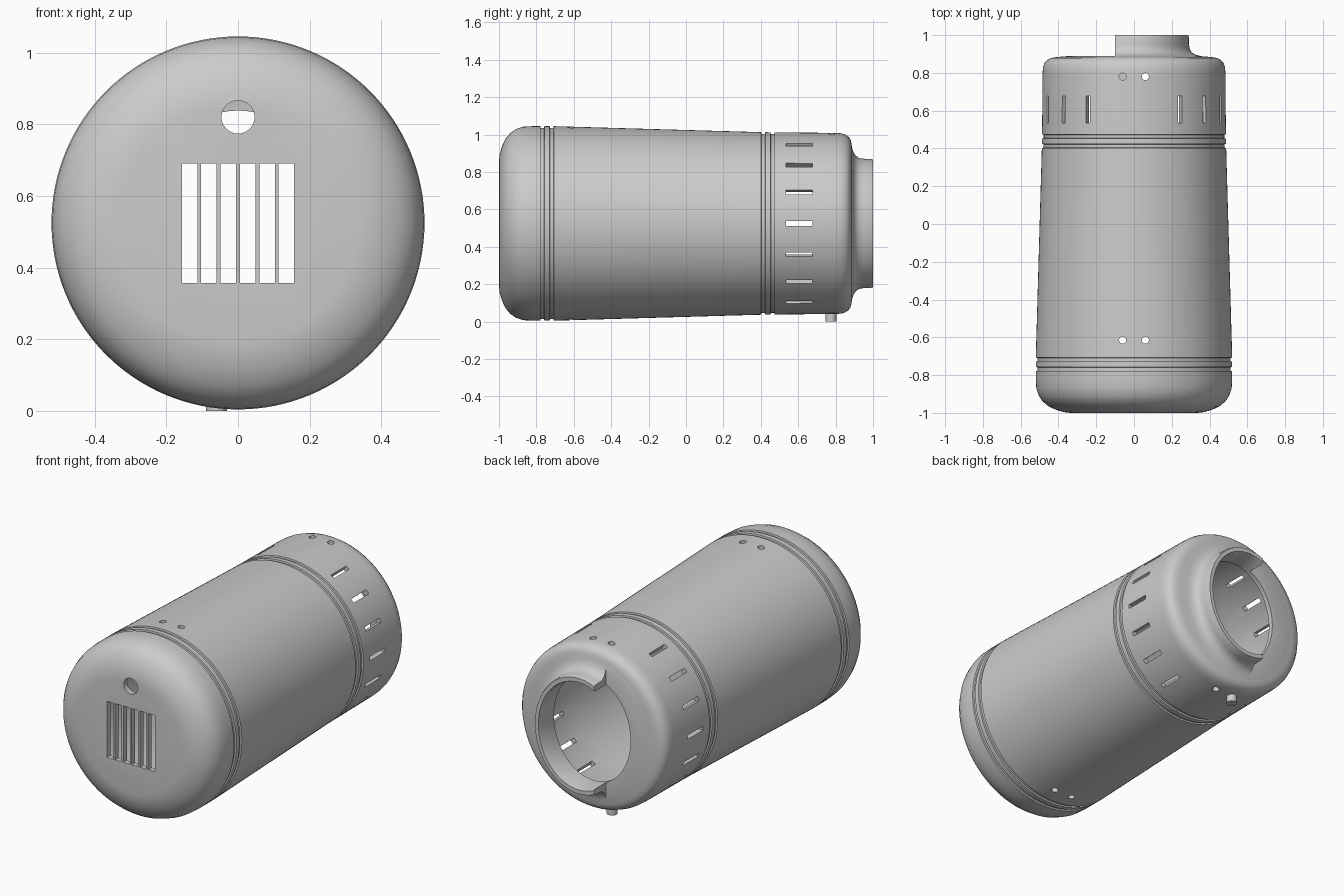
import bpy, bmesh
from math import sin, cos, pi, radians
from mathutils import Matrix

if "Cube" in bpy.data.objects:
    bpy.data.objects.remove(bpy.data.objects["Cube"])

ZC = 0.525   # height of the body axis
SEG = 128


def finish(bm, name):
    bmesh.ops.recalc_face_normals(bm, faces=bm.faces)
    me = bpy.data.meshes.new(name)
    bm.to_mesh(me)
    bm.free()
    ob = bpy.data.objects.new(name, me)
    bpy.context.collection.objects.link(ob)
    return ob


def smooth(ob):
    bpy.ops.object.select_all(action='DESELECT')
    ob.select_set(True)
    bpy.context.view_layer.objects.active = ob
    bpy.ops.object.shade_smooth_by_angle(angle=radians(32))


def box(bm, x, y, z, turn=Matrix()):
    m = (Matrix.Translation((0, 0, ZC)) @ turn
         @ Matrix.Translation((sum(x) / 2, sum(y) / 2, sum(z) / 2))
         @ Matrix.Diagonal((x[1] - x[0], y[1] - y[0], z[1] - z[0], 1)))
    bmesh.ops.create_cube(bm, size=1, matrix=m)


def rod(bm, pos, r, length, turn=Matrix(), seg=32):
    bmesh.ops.create_cone(bm, cap_ends=True, segments=seg, radius1=r, radius2=r,
                          depth=length, matrix=Matrix.Translation(pos) @ turn)


def groove(y, r):
    return [(y - .011, r, r), (y - .009, r - .009, r - .009),
            (y + .009, r - .009, r - .009), (y + .011, r, r)]


# Body shell: elliptical rings (y, x radius, z radius), outside then back along the inside
outer = [(-1, .335, .335), (-.996, .37, .37), (-.985, .41, .41), (-.965, .453, .453),
         (-.94, .483, .483), (-.91, .504, .504), (-.87, .517, .517), (-.82, .52, .52)]
outer += groove(-.768, .52) + groove(-.718, .52)
outer += groove(.413, .488) + groove(.463, .487)
outer += [(.80, .484, .484), (.83, .482, .482), (.852, .474, .475), (.868, .461, .465),
          (.878, .443, .452), (.884, .41, .432), (.888, .36, .405), (.895, .328, .382),
          (.908, .306, .362), (.925, .296, .35), (.95, .291, .346), (.99, .29, .345),
          (1, .286, .341)]
inner = [(1, .264, .317), (.99, .26, .313), (.86, .26, .313), (.855, .40, .41),
         (.835, .44, .44), (.80, .453, .453), (.43, .455, .455), (-.75, .487, .487),
         (-.87, .484, .484), (-.92, .46, .46), (-.955, .41, .41), (-.968, .335, .335)]
bm = bmesh.new()
rings = [[bm.verts.new((rx * cos(2 * pi * i / SEG), y, ZC + rz * sin(2 * pi * i / SEG)))
          for i in range(SEG)] for y, rx, rz in outer + inner]
for a, b in zip(rings, rings[1:]):
    for i in range(SEG):
        j = (i + 1) % SEG
        bm.faces.new((a[i], a[j], b[j], b[i]))
bm.faces.new(rings[0])
bm.faces.new(rings[-1])
body = finish(bm, "body_shell")

# Openings
bm = bmesh.new()
for k in range(6):                                     # front grille
    x = (k - 2.5) * .054
    box(bm, (x - .0215, x + .0215), (-1.1, -.9), (-.167, .165))
rod(bm, (0, -1, .82), .046, .2, Matrix.Rotation(pi / 2, 4, 'X'), 48)   # front round hole
for side in (0, 180):                                  # side vent slots
    for a in range(-60, 61, 20):
        box(bm, (.40, .56), (.535, .677), (-.0125, .0125),
            Matrix.Rotation(radians(side + a), 4, 'Y'))
for x in (-.06, .06):                                  # screw holes, top and bottom
    for y in (-.615, .78):
        rod(bm, (x, y, .5), .019, 1.6)
box(bm, (-.6, -.1), (.889, 1.2), (-.6, .6))            # cut-away half of the neck
cutter = finish(bm, "opening_cutter")
cutter.hide_render = True

mod = body.modifiers.new("openings", 'BOOLEAN')
mod.object = cutter
mod.operation = 'DIFFERENCE'
mod.solver = 'EXACT'
bpy.context.view_layer.objects.active = body
bpy.ops.object.modifier_apply(modifier=mod.name)
bpy.data.objects.remove(cutter)
smooth(body)

# Locating peg under the rear end
bm = bmesh.new()
rod(bm, (-.06, .775, .04), .029, .08)
smooth(finish(bm, "bottom_peg"))
